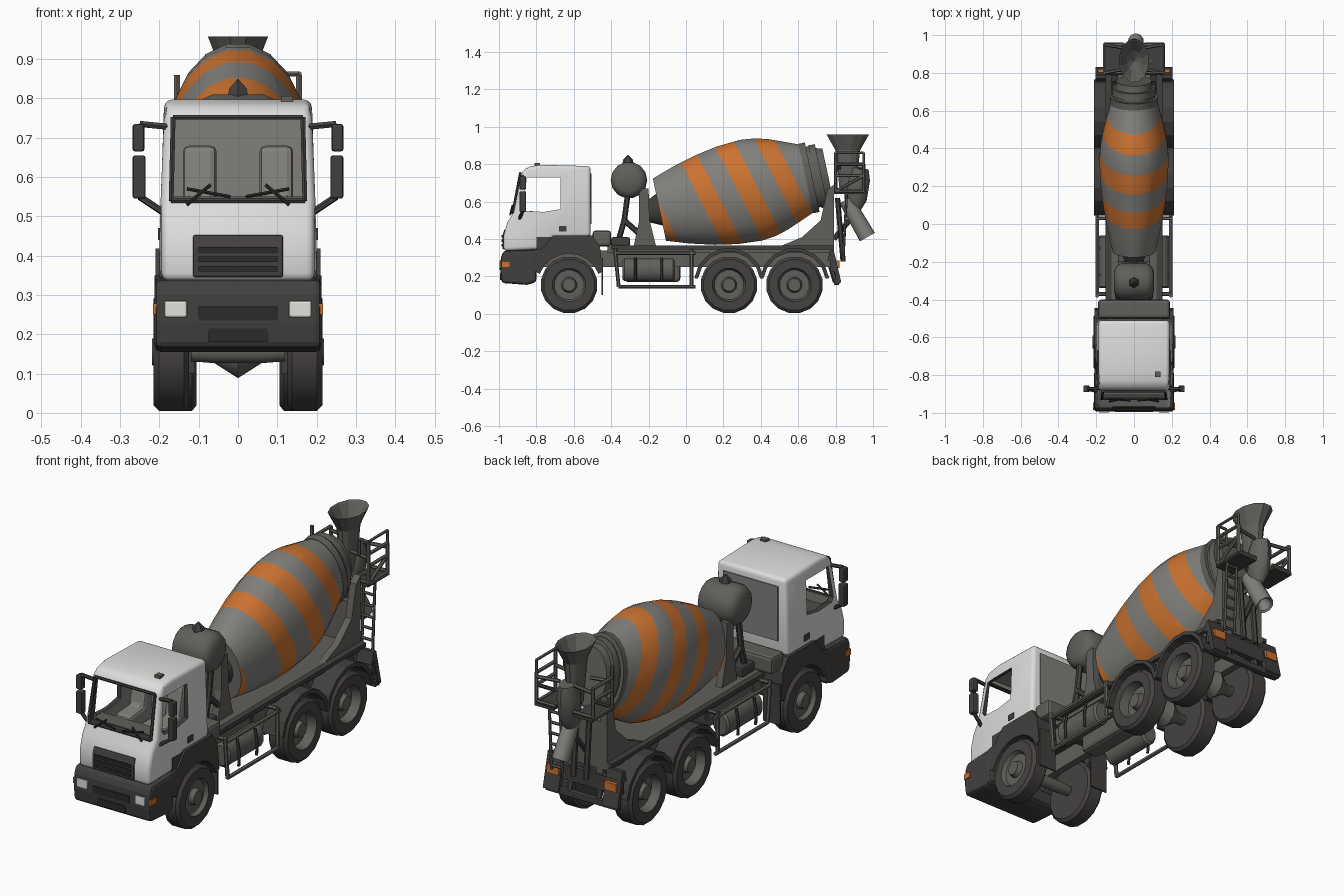
import bpy, bmesh, math
from mathutils import Vector

if "Cube" in bpy.data.objects:
    bpy.data.objects.remove(bpy.data.objects["Cube"])

def material(name, r, g, b):
    m = bpy.data.materials.new(name)
    m.diffuse_color = (r, g, b, 1)
    m.use_nodes = True
    m.node_tree.nodes["Principled BSDF"].inputs["Base Color"].default_value = m.diffuse_color
    return m

WHITE = material("cab_white", .72, .72, .71)
DARK = material("dark_plastic", .055, .051, .048)
TYRE = material("tyre_rubber", .06, .055, .052)
MID = material("chassis_grey", .12, .115, .105)
GREY = material("drum_grey", .22, .215, .20)
ORANGE = material("orange", .60, .17, .03)
LAMP = material("lamp_clear", .75, .75, .73)
BLACK = material("grille_black", .025, .024, .023)

# ---------- helpers ----------
def finish(name, bm, mats, mirror=False, bevel=0, segs=2, smooth=None):
    bmesh.ops.remove_doubles(bm, verts=bm.verts, dist=1e-5)
    bmesh.ops.recalc_face_normals(bm, faces=bm.faces)
    me = bpy.data.meshes.new(name)
    bm.to_mesh(me)
    bm.free()
    for m in mats:
        me.materials.append(m)
    if smooth:
        me.shade_smooth()
        me.set_sharp_from_angle(angle=math.radians(smooth))
    ob = bpy.data.objects.new(name, me)
    bpy.context.collection.objects.link(ob)
    if bevel:
        b = ob.modifiers.new("bevel", 'BEVEL')
        b.width, b.segments, b.limit_method = bevel, segs, 'ANGLE'
    if mirror:
        ob.modifiers.new("mirror", 'MIRROR').use_mirror_merge = False
    return ob

def prism(name, pts, x0, x1, mat, **kw):
    """Side profile in (y, z) extruded from x0 to x1."""
    bm = bmesh.new()
    a = [bm.verts.new((x0, y, z)) for y, z in pts]
    b = [bm.verts.new((x1, y, z)) for y, z in pts]
    bm.faces.new(a)
    bm.faces.new(b)
    for i in range(len(pts)):
        j = (i + 1) % len(pts)
        bm.faces.new((a[i], a[j], b[j], b[i]))
    return finish(name, bm, [mat], **kw)

def box(name, x0, x1, y0, y1, z0, z1, mat, **kw):
    return prism(name, [(y0, z0), (y1, z0), (y1, z1), (y0, z1)], x0, x1, mat, **kw)

def revolve(bm, o, d, prof, n, sx=1, bands=None):
    """Rings of (distance along d, radius) with closed ends."""
    o, d = Vector(o), Vector(d).normalized()
    u = Vector((0, 0, 1)) if abs(d.x) > .9 else Vector((1, 0, 0))
    v = d.cross(u).normalized()
    u = v.cross(d)
    ang = [2 * math.pi * (i + .5) / n for i in range(n)]
    rings = [[bm.verts.new(o + d * t + u * (sx * r * math.cos(a)) + v * (r * math.sin(a)))
              for a in ang] for t, r in prof]
    for k in range(len(prof) - 1):
        for i in range(n):
            j = (i + 1) % n
            f = bm.faces.new((rings[k][i], rings[k][j], rings[k + 1][j], rings[k + 1][i]))
            f.material_index = bands[k] if bands else 0
    for k in (0, -1):
        if prof[k][1] > 0:
            bm.faces.new(rings[k])

def lathe(name, o, d, prof, mats, n=16, sx=1, bands=None, smooth=40, **kw):
    bm = bmesh.new()
    revolve(bm, o, d, prof, n, sx, bands)
    return finish(name, bm, mats, smooth=smooth, **kw)

def bars(name, paths, r, mat, n=6, **kw):
    bm = bmesh.new()
    for path in paths:
        for p, q in zip(path, path[1:]):
            revolve(bm, p, Vector(q) - Vector(p), [(0, r), ((Vector(q) - Vector(p)).length, r)], n)
    return finish(name, bm, [mat], **kw)

def arc(y, z, r, a0, a1, n):
    A = [math.radians(a0 + (a1 - a0) * i / n) for i in range(n + 1)]
    return [(y + r * math.cos(a), z + r * math.sin(a)) for a in A]

# ---------- cab shell with open windows ----------
cab = prism("cab", [(-.975, .335), (-.975, .42), (-.955, .49), (-.92, .545), (-.88, .755), (-.85, .785),
                    (-.78, .797), (-.51, .79), (-.51, .41), (-.71, .41), (-.77, .345)],
            -.2, .2, WHITE, bevel=.02, segs=3)
for v in cab.data.vertices:
    v.co.x *= (.94 if v.co.z > .7 else 1) * (.97 if v.co.y < -.87 else 1)
cutters = [
    prism("interior_cutter", [(-.90, .50), (-.862, .765), (-.53, .765), (-.53, .46), (-.90, .46)], -.172, .172, GREY),
    box("windscreen_cutter", -.166, .166, -1.1, -.80, .545, .748, DARK),
    prism("side_window_cutter", [(-.875, .57), (-.85, .73), (-.67, .73), (-.67, .56), (-.76, .545), (-.86, .55)], -.4, .4, DARK)]
for c in cutters:
    c.hide_render = True
    m = cab.modifiers.new("cut", 'BOOLEAN')
    m.operation, m.object, m.solver, m.material_mode = 'DIFFERENCE', c, 'EXACT', 'TRANSFER'
dg = bpy.context.evaluated_depsgraph_get()
shell = bpy.data.meshes.new_from_object(cab.evaluated_get(dg))
cab.modifiers.clear()
cab.data = shell
for c in cutters:
    bpy.data.objects.remove(c)
shell.shade_smooth()
shell.set_sharp_from_angle(angle=math.radians(32))

# cab details
bars("windscreen_frame", [[(.17, -.926, .54), (.165, -.886, .752), (0, -.886, .752)], [(.17, -.926, .54), (0, -.926, .54)]], .007, DARK, mirror=True)
bars("wiper", [[(.02, -.935, .55), (.13, -.926, .57)], [(.13, -.94, .53), (.07, -.928, .58)]], .005, BLACK, mirror=True)
box("rear_window", -.15, .15, -.512, -.504, .48, .75, GREY)
box("dashboard", -.17, .17, -.90, -.82, .46, .55, MID)
prism("seat", [(-.77, .46), (-.77, .53), (-.66, .54), (-.63, .68), (-.60, .68), (-.58, .46)], .055, .14, GREY, mirror=True, bevel=.015)
prism("grille", [(-.981, .345), (-.981, .42), (-.970, .453), (-.94, .453), (-.94, .345)], -.115, .115, DARK, bevel=.006)
for i in range(3):
    box("grille_slat", -.1, .1, -.987, -.97, .36 + .024 * i, .374 + .024 * i, BLACK)
box("door_handle", .198, .203, -.68, -.64, .44, .47, DARK, mirror=True)
box("mirror", .235, .268, -.89, -.855, .545, .655, DARK, mirror=True, bevel=.006)
box("upper_mirror", .238, .268, -.89, -.855, .665, .735, DARK, mirror=True, bevel=.006)
bars("mirror_arm", [[(.18, -.87, .728), (.25, -.872, .735)], [(.25, -.872, .55), (.19, -.89, .51)]], .009, DARK, mirror=True)
box("roof_vent", .11, .14, -.81, -.78, .79, .806, MID)

# ---------- bumper, lights, front fenders ----------
prism("bumper", [(-.985, .165), (-.993, .23), (-.99, .30), (-.975, .338), (-.77, .345), (-.80, .28), (-.80, .17), (-.85, .155)],
      -.212, .212, DARK, bevel=.015)
box("bumper_intake", -.075, .075, -.994, -.97, .18, .215, BLACK)
box("bumper_inset", -.1, .1, -.996, -.97, .235, .27, BLACK)
box("headlight", .13, .187, -.998, -.96, .243, .285, LAMP, mirror=True, bevel=.005)
box("indicator", .187, .216, -.986, -.945, .25, .278, ORANGE, mirror=True)
prism("front_fender", [(-.82, .24), (-.82, .34), (-.77, .35), (-.71, .418), (-.5, .418), (-.46, .36), (-.445, .23)]
      + arc(-.625, .155, .168, 20, 160, 8), .1, .21, DARK, mirror=True)
box("cab_floor", -.2, .2, -.80, -.50, .335, .412, DARK)
box("front_mudflap", .11, .205, -.453, -.445, .10, .30, DARK, mirror=True)
box("engine_cover", -.19, .19, -.50, -.40, .36, .445, MID, mirror=False, bevel=.015)

# ---------- wheels ----------
for tag, y, x0, w, dish in (("front", -.625, .125, .09, .02), ("middle", .23, .105, .102, .045), ("rear", .58, .105, .102, .045)):
    tip = w + .004 if tag == "front" else w - .015
    lathe(tag + "_wheel", (x0, y, .155), (1, 0, 0),
          [(0, 0), (0, .138), (.012, .153), (w - .014, .153), (w, .138), (w, .09), (w - dish, .08),
           (w - dish, .042), (tip, .034), (tip, 0)], [TYRE, MID], bands=[0] * 5 + [1] * 4, smooth=35, mirror=True)
    lathe(tag + "_axle", (-.12, y, .155), (1, 0, 0),
          [(0, .025), (.06, .03), (.12, .03 if tag == "front" else .07), (.18, .03), (.24, .025)], [MID], n=10)
for y in (.23, .58):
    prism("rear_fender", arc(y, .165, .188, 8, 172, 7) + arc(y, .165, .168, 172, 8, 7), .1, .212, DARK, mirror=True)

# ---------- chassis ----------
box("frame_rail", .06, .095, -.80, .79, .25, .34, MID, mirror=True)
box("subframe", -.13, .13, -.42, .79, .325, .362, MID)
for y in (-.4, -.05, .4, .74):
    box("cross_member", -.095, .095, y, y + .04, .26, .33, DARK)
box("deck_edge", .12, .15, -.40, .79, .345, .365, DARK, mirror=True)
lathe("side_tank", (.145, -.34, .235), (0, 1, 0), [(0, .05), (.01, .062), (.27, .062), (.28, .05)], [MID], n=12, sx=.75, mirror=True)
bars("tank_strap", [[(.193, y, .17), (.197, y, .235), (.185, y, .3)] for y in (-.27, -.13)], .007, DARK, mirror=True)
bars("side_guard", [[(.195, -.38, .35), (.195, -.36, .145), (.195, .05, .145)], [(.195, .03, .145), (.195, .03, .345)],
                    [(.195, -.38, .325), (.195, .05, .325)], [(.195, .03, .34), (.1, .03, .34)],
                    [(.195, -.37, .34), (.1, -.37, .34)]], .01, MID, mirror=True)
box("air_reservoir", -.05, .05, -.33, -.03, .17, .27, MID, bevel=.02)

# ---------- water tank and drum front stand ----------
lathe("water_tank", (-.105, -.305, .715), (1, 0, 0), [(0, .06), (.015, .085), (.04, .098), (.17, .098), (.195, .085), (.21, .06)], [MID], n=14)
lathe("tank_cap", (0, -.31, .80), (0, 0, 1), [(0, .03), (.025, .026), (.05, 0)], [DARK], n=6)
prism("drum_stand", [(-.28, .36), (-.16, .36), (-.195, .50), (-.20, .67), (-.25, .67), (-.25, .50)], .05, .085, MID, mirror=True)
box("stand_bridge", -.085, .085, -.25, -.2, .46, .60, MID)
bars("tank_leg", [[(.07, -.37, .36), (.07, -.33, .50), (.07, -.31, .65)], [(.07, -.33, .5), (.07, -.24, .42)]], .015, DARK, mirror=True)
box("pump", -.1, .1, -.40, -.30, .36, .41, DARK, bevel=.01)

# ---------- mixer drum, cut along slanted planes to paint the bands ----------
AX, O = Vector((0, .978, .208)), Vector((0, -.142, .557))
N = Vector((0, .89, .455))
stripes = [(.10, .14), (.344, .44), (.545, .648), (.75, .845)]
bm = bmesh.new()
revolve(bm, O, AX, [(0, .172), (.12, .213), (.25, .248), (.37, .270), (.5, .279), (.58, .270), (.65, .250), (.72, .222), (.81, .185)], 20, sx=.665)
bmesh.ops.recalc_face_normals(bm, faces=bm.faces)
for s in [e for st in stripes for e in st]:
    bmesh.ops.bisect_plane(bm, geom=bm.verts[:] + bm.edges[:] + bm.faces[:], plane_co=N * (s / N.length_squared), plane_no=N)
for f in bm.faces:
    s = f.calc_center_median().dot(N)
    if abs(f.normal.dot(AX)) < .9 and any(a < s < b for a, b in stripes):
        f.material_index = 1
finish("mixer_drum", bm, [GREY, ORANGE], smooth=35)
lathe("drum_ring", O, AX, [(.80, .17), (.80, .192), (.835, .192), (.835, .168), (.85, .168), (.85, .175), (.885, .17), (.885, .15), (.92, .14), (.92, .1)],
      [MID], n=20, sx=.665)
lathe("drum_gearbox", O, AX, [(-.08, .05), (-.04, .07), (.0, .09)], [DARK], n=12, sx=.8)

# ---------- rear pedestal, hopper and chute ----------
prism("rear_pedestal", [(.50, .36), (.79, .36), (.79, .69), (.755, .66), (.72, .50), (.62, .41)], .085, .12, MID, mirror=True)
box("pedestal_bridge", -.12, .12, .755, .79, .36, .56, MID)
lathe("hopper", (0, .865, 0), (0, 0, 1), [(.66, .045), (.80, .06), (.875, .068), (.958, .117), (.95, .107), (.88, .055), (.84, 0)],
      [MID], n=12, sx=.68, smooth=None)
lathe("collector", (0, .90, .56), (0, .12, 1), [(0, .035), (.05, .06), (.16, .065), (.22, .05)], [MID], n=10, sx=.8)
lathe("chute", (.01, .855, .61), (0, .115, -.2), [(0, .04), (.23, .046), (.225, .036), (.1, 0)], [GREY], n=10, sx=.9)
bars("hopper_frame", [[(.155, .80, .655), (.155, .80, .86)], [(.155, .95, .655), (.155, .95, .80)],
                      [(.155, .80, .655), (.155, .95, .655)], [(.155, .80, .74), (.155, .95, .74)],
                      [(.155, .80, .655), (.155, .95, .74)], [(.155, .80, .80), (.155, .95, .80)],
                      [(.155, .95, .66), (.05, .95, .66)], [(.155, .80, .66), (.05, .80, .66)],
                      [(.155, .80, .78), (.05, .82, .78)], [(.155, .95, .78), (.04, .93, .78)]], .009, MID, mirror=True)
box("platform", .055, .16, .79, .96, .64, .655, DARK, mirror=True)
bars("guard_rail", [[(.105, .80, .78), (.105, .80, .862), (.155, .80, .862), (.155, .95, .862), (.155, .95, .78)]], .007, MID)
bars("ladder", [[(.09, .86, .66), (.09, .84, .28)], [(.15, .86, .66), (.15, .84, .28)]]
     + [[(.09, .84 + .003 * i, .30 + .055 * i), (.15, .84 + .003 * i, .30 + .055 * i)] for i in range(7)], .007, MID)
bars("chute_strut", [[(0, .79, .40), (0, .90, .53)], [(-.04, .81, .62), (-.04, .84, .28)], [(.03, .81, .62), (.03, .84, .28)]], .014, DARK)

# ---------- tail ----------
box("tail_panel", -.2, .2, .77, .80, .225, .30, DARK)
box("tail_light", .125, .19, .80, .82, .245, .285, ORANGE, mirror=True)
box("rear_bumper", -.2, .2, .79, .82, .155, .185, DARK, bevel=.005)
bars("bumper_bracket", [[(.08, .77, .27), (.08, .80, .17)]], .015, DARK, mirror=True)
prism("rear_mudflap", [(.755, .28), (.77, .34), (.79, .34), (.83, .17), (.81, .16), (.775, .29)], .12, .205, DARK, mirror=True)
